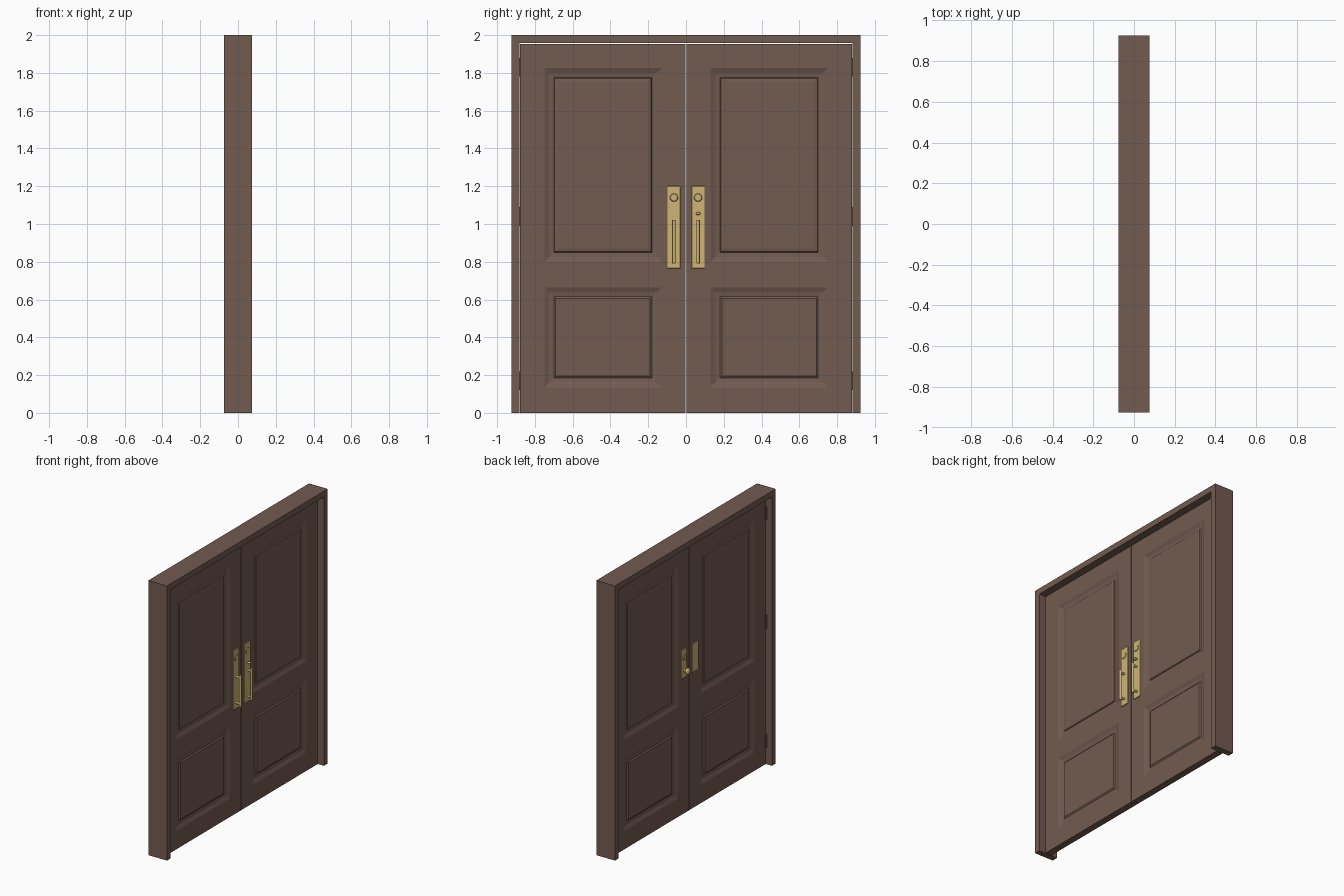
import bpy, bmesh, math
from mathutils import Vector, Matrix

if "Cube" in bpy.data.objects:
    bpy.data.objects.remove(bpy.data.objects["Cube"])


def material(name, rgb):
    m = bpy.data.materials.new(name)
    m.diffuse_color = (*rgb, 1)
    m.use_nodes = True
    m.node_tree.nodes["Principled BSDF"].inputs["Base Color"].default_value = m.diffuse_color
    return m


WOOD = material("brown wood", (0.17, 0.106, 0.082))
BRASS = material("brass", (0.62, 0.46, 0.18))
FACE = 0.025      # half thickness of a door leaf


def finish(name, bm, mat, smooth=False):
    bmesh.ops.recalc_face_normals(bm, faces=bm.faces[:])
    me = bpy.data.meshes.new(name)
    bm.to_mesh(me)
    bm.free()
    me.materials.append(mat)
    ob = bpy.data.objects.new(name, me)
    bpy.context.collection.objects.link(ob)
    if smooth:
        bpy.ops.object.select_all(action='DESELECT')
        ob.select_set(True)
        bpy.context.view_layer.objects.active = ob
        bpy.ops.object.shade_smooth_by_angle(angle=math.radians(35))
    return ob


def add_box(bm, lo, hi):
    lo, hi = Vector(lo), Vector(hi)
    size = [abs(h - l) for l, h in zip(lo, hi)]
    mat = Matrix.Translation((lo + hi) / 2) @ Matrix.Diagonal((*size, 1))
    bmesh.ops.create_cube(bm, size=1, matrix=mat)


def box(name, lo, hi, mat, bevel=0):
    bm = bmesh.new()
    add_box(bm, lo, hi)
    if bevel:
        bmesh.ops.bevel(bm, geom=bm.edges[:], offset=bevel, segments=1, affect='EDGES')
    return finish(name, bm, mat)


def add_rod(bm, a, b, r1, r2=None, sides=16):
    a, b = Vector(a), Vector(b)
    turn = (b - a).to_track_quat('Z', 'Y').to_matrix().to_4x4()
    bmesh.ops.create_cone(bm, cap_ends=True, segments=sides, radius1=r1,
                          radius2=r1 if r2 is None else r2, depth=(b - a).length,
                          matrix=Matrix.Translation((a + b) / 2) @ turn)


def rod(name, a, b, r1, mat, r2=None, sides=16):
    bm = bmesh.new()
    add_rod(bm, a, b, r1, r2, sides)
    return finish(name, bm, mat, True)


def ball(name, centre, radii, mat):
    bm = bmesh.new()
    bmesh.ops.create_uvsphere(bm, u_segments=16, v_segments=10, radius=1,
                              matrix=Matrix.Translation(centre) @ Matrix.Diagonal((*radii, 1)))
    return finish(name, bm, mat, True)


# Door frame: U-shaped outline extruded through the wall depth
bm = bmesh.new()
outline = [(-.925, 0), (-.925, 2), (.925, 2), (.925, 0),
           (.882, 0), (.882, 1.957), (-.882, 1.957), (-.882, 0)]
face = bm.faces.new([bm.verts.new((-.075, y, z)) for y, z in outline])
ext = bmesh.ops.extrude_face_region(bm, geom=[face])
bmesh.ops.translate(bm, vec=(.15, 0, 0),
                    verts=[v for v in ext["geom"] if isinstance(v, bmesh.types.BMVert)])
finish("door_frame", bm, WOOD)

# Panel fields: z range and the (width, depth) moulding steps cut into them
PANELS = [(.135, .665, [(.025, -.010), (.025, -.003), (.010, .007)]),
          (.80, 1.825, [(.025, -.010), (.025, -.003), (.004, .006), (.016, .003)])]

for s, side in ((-1, "left"), (1, "right")):
    # Door leaf, cut at the panel borders, then panels inset on both faces
    bm = bmesh.new()
    add_box(bm, (-FACE, s * .002, 0), (FACE, s * .878, 1.952))
    cuts = [((0, s * y, 0), (0, 1, 0)) for y in (.13, .75)]
    cuts += [((0, 0, z), (0, 0, 1)) for p in PANELS for z in p[:2]]
    for co, no in cuts:
        bmesh.ops.bisect_plane(bm, geom=bm.verts[:] + bm.edges[:] + bm.faces[:],
                               plane_co=co, plane_no=no)
    bmesh.ops.recalc_face_normals(bm, faces=bm.faces[:])
    for z0, z1, steps in PANELS:
        fields = []
        for f in bm.faces:
            c = f.calc_center_median()
            if abs(f.normal.x) > .9 and .13 < abs(c.y) < .75 and z0 < c.z < z1:
                fields.append(f)
        for width, depth in steps:
            bmesh.ops.inset_individual(bm, faces=fields, thickness=width, depth=depth,
                                       use_even_offset=True)
    finish(side + "_door", bm, WOOD)

    # Outside handle plate, lock ring and pull bar
    y = s * .064
    box(side + "_handle_plate", (FACE - .002, y - .035, .765),
        (FACE + .006, y + .035, 1.2), BRASS, .002)
    rod(side + "_lock_cylinder", (FACE + .004, y, 1.14), (FACE + .011, y, 1.14),
        .023, BRASS, .018, 24)
    bm = bmesh.new()
    add_rod(bm, (.064, y, .79), (.064, y, 1.02), .009)
    for z in (.81, 1.0):
        add_rod(bm, (FACE + .004, y, z), (.064, y, z), .008)
    finish(side + "_pull_handle", bm, BRASS, True)

    # Inside plate
    box(side + "_inside_plate", (-FACE - .006, y - .035, .99),
        (-FACE + .002, y + .035, 1.2), BRASS, .002)

    # Hinge knuckles on the inside
    for i, z in enumerate((.17, 1.04, 1.83)):
        rod(f"{side}_hinge_{i + 1}", (-FACE - .004, s * .879, z - .05),
            (-FACE - .004, s * .879, z + .05), .006, WOOD, sides=12)

# Working lock parts on the right leaf only: thumb latch, turn piece and knob
y = .064
ball("thumb_latch", (FACE + .018, y, 1.055), (.016, .012, .008), BRASS)
rod("inside_lock_ring", (-FACE - .004, y, 1.14), (-FACE - .011, y, 1.14), .022, BRASS, .018, 24)
box("inside_turn_piece", (-FACE - .024, y - .004, 1.125), (-FACE - .008, y + .004, 1.155), BRASS, .002)
rod("inside_knob_stem", (-FACE - .004, y, 1.045), (-FACE - .03, y, 1.045), .010, BRASS)
ball("inside_knob", (-FACE - .034, y, 1.045), (.014, .024, .024), BRASS)
